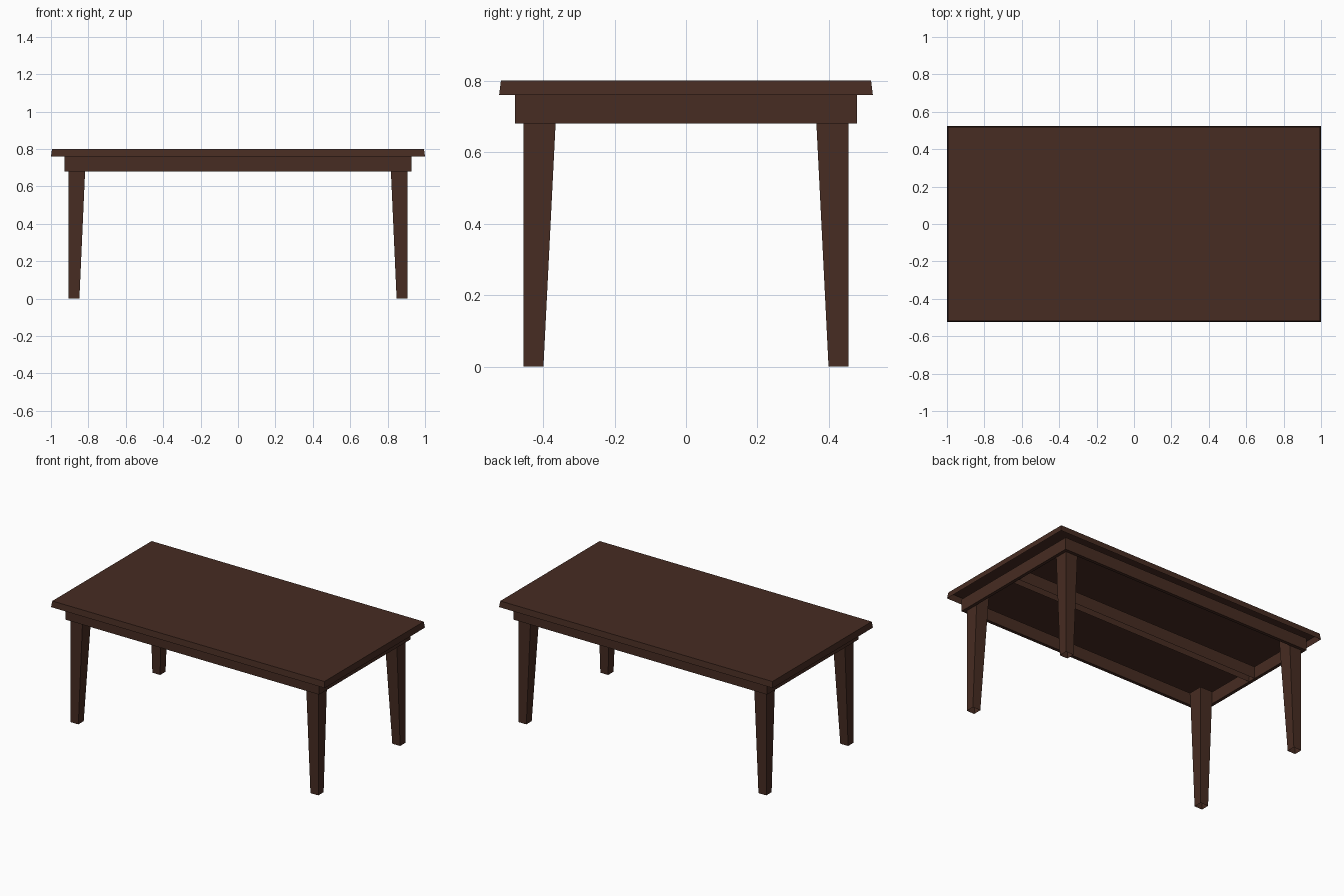
import bpy, bmesh

if "Cube" in bpy.data.objects:
    bpy.data.objects.remove(bpy.data.objects["Cube"])

wood = bpy.data.materials.new("dark brown wood")
wood.diffuse_color = (0.063, 0.025, 0.016, 1.0)
wood.use_nodes = True
wood.node_tree.nodes["Principled BSDF"].inputs["Base Color"].default_value = wood.diffuse_color


def prism(name, low, high, bottom=True, top=True):
    """Solid between two rectangles, each given as (x0, x1, y0, y1, z)."""
    bm = bmesh.new()
    rings = []
    for x0, x1, y0, y1, z in (low, high):
        rings.append([bm.verts.new((x, y, z)) for x, y in
                      ((x0, y0), (x1, y0), (x1, y1), (x0, y1))])
    a, b = rings
    caps = [bm.faces.new(a[::-1]), bm.faces.new(b)]
    for i in range(4):
        j = (i + 1) % 4
        bm.faces.new((a[i], a[j], b[j], b[i]))
    bmesh.ops.recalc_face_normals(bm, faces=bm.faces)
    unwanted = [f for f, keep in zip(caps, (bottom, top)) if not keep]
    bmesh.ops.delete(bm, geom=unwanted, context='FACES_ONLY')
    mesh = bpy.data.meshes.new(name)
    bm.to_mesh(mesh)
    bm.free()
    mesh.materials.append(wood)
    obj = bpy.data.objects.new(name, mesh)
    bpy.context.collection.objects.link(obj)
    return obj


def box(name, x0, x1, y0, y1, z0, z1, **caps):
    return prism(name, (x0, x1, y0, y1, z0), (x0, x1, y0, y1, z1), **caps)


# Tabletop: open shell with slightly sloping edges
prism("tabletop", (-1.0, 1.0, -0.523, 0.523, 0.76),
      (-0.994, 0.994, -0.518, 0.518, 0.80), bottom=False)

# Apron frame under the top
AX, AY, T, Z0, Z1 = 0.927, 0.478, 0.021, 0.68, 0.76
box("front_apron", -AX, AX, -AY, -AY + T, Z0, Z1)
box("back_apron", -AX, AX, AY - T, AY, Z0, Z1)
box("left_apron", -AX, -AX + T, -AY + T, AY - T, Z0, Z1)
box("right_apron", AX - T, AX, -AY + T, AY - T, Z0, Z1)

# Lengthwise support beam, open underneath
box("centre_beam", -AX + T, AX - T, -0.025, 0.025, Z0, Z1, bottom=False, top=False)

# Legs: straight outside, tapering on the two inner faces, open ends
for sx, side in ((-1, "left"), (1, "right")):
    for sy, end in ((-1, "front"), (1, "back")):
        prism(f"{end}_{side}_leg",
              (sx * 0.848, sx * 0.905, sy * 0.399, sy * 0.455, 0.0),
              (sx * 0.814, sx * 0.905, sy * 0.361, sy * 0.455, Z1),
              bottom=False, top=False)
